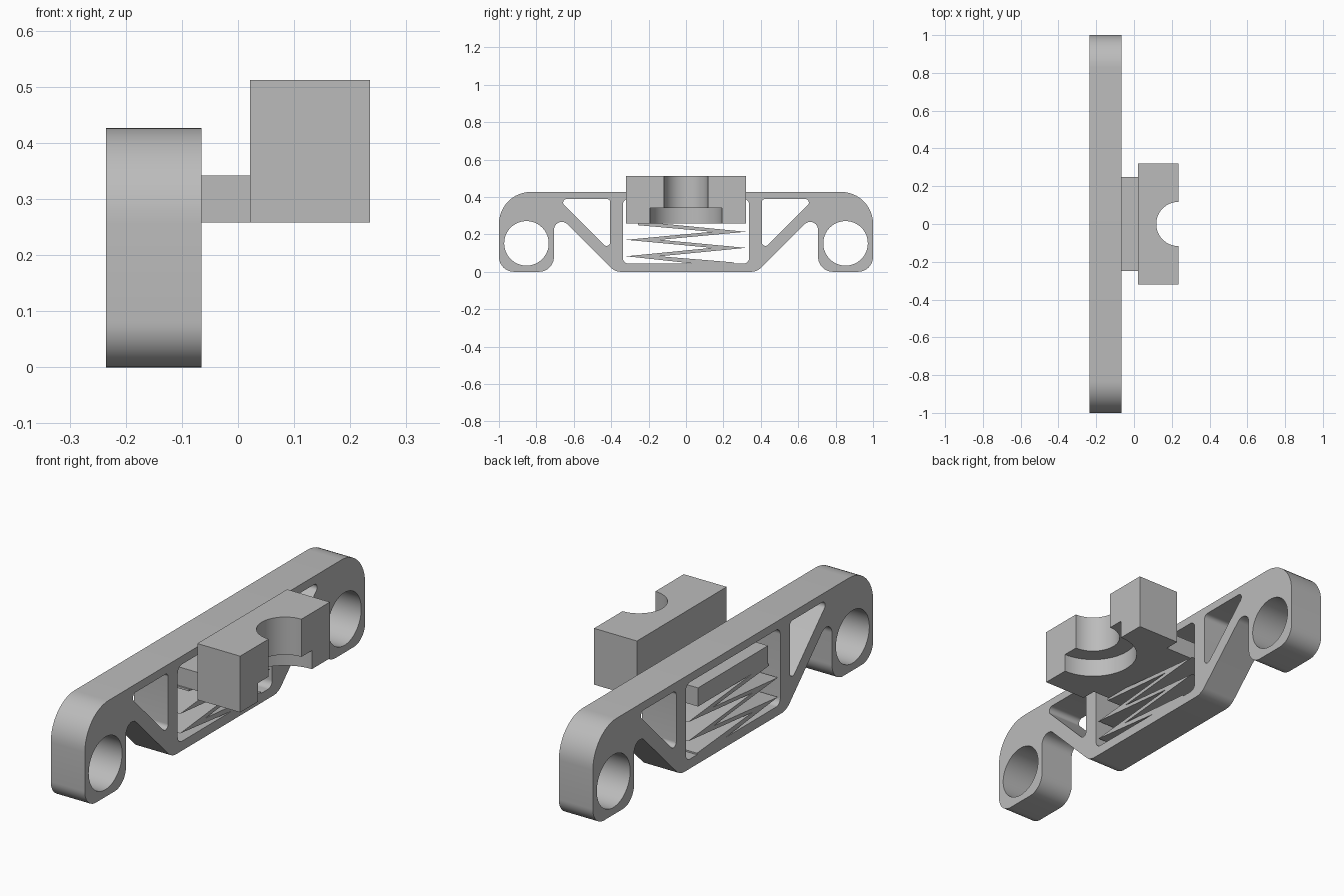
import bpy, bmesh, math
from mathutils import Vector, Matrix

if "Cube" in bpy.data.objects:
    bpy.data.objects.remove(bpy.data.objects["Cube"], do_unlink=True)

grey = bpy.data.materials.new("plain grey")
grey.use_nodes = True
grey.diffuse_color = (0.5, 0.5, 0.5, 1)
grey.node_tree.nodes["Principled BSDF"].inputs["Base Color"].default_value = (0.5, 0.5, 0.5, 1)

X_BACK, X_FACE = -0.235, -0.065     # frame thickness range
ARM_LOW, ARM_TOP = 0.258, 0.342
BLOCK_X, BLOCK_END = 0.021, 0.235


def rounded(corners, steps=12):
    """Outline from (y, z, radius) corners, each replaced by a tangent arc."""
    points = []
    for i, (y, z, r) in enumerate(corners):
        p = Vector((y, z))
        if r == 0:
            points.append(p)
            continue
        a = (Vector(corners[i - 1][:2]) - p).normalized()
        b = (Vector(corners[(i + 1) % len(corners)][:2]) - p).normalized()
        half = a.angle(b) / 2
        centre = p + (a + b).normalized() * r / math.sin(half)
        start = p + a * r / math.tan(half) - centre
        end = p + b * r / math.tan(half) - centre
        sweep = start.angle_signed(end)      # clockwise positive
        for k in range(steps + 1):
            t = -sweep * k / steps
            points.append(centre + Matrix.Rotation(t, 2) @ start)
    return points


def circle(y, z, r, n=64):
    return [Vector((y + r * math.cos(math.tau * k / n), z + r * math.sin(math.tau * k / n)))
            for k in range(n)]


def mirrored(points):
    return [Vector((-p.x, p.y)) for p in reversed(points)]


def finish(obj, smooth=True):
    obj.data.materials.clear()
    obj.data.materials.append(grey)
    bpy.ops.object.select_all(action='DESELECT')
    obj.select_set(True)
    bpy.context.view_layer.objects.active = obj
    if smooth:
        bpy.ops.object.shade_smooth_by_angle(angle=math.radians(30))


def plate(name, outlines, x0, x1):
    """Extrude side-profile outlines (first solid, rest holes) from x0 to x1."""
    curve = bpy.data.curves.new(name, 'CURVE')
    curve.dimensions = '2D'
    curve.fill_mode = 'BOTH'
    curve.extrude = (x1 - x0) / 2
    for outline in outlines:
        spline = curve.splines.new('POLY')
        spline.points.add(len(outline) - 1)
        for point, p in zip(spline.points, outline):
            point.co = (p[0], p[1], 0, 1)
        spline.use_cyclic_u = True
    temp = bpy.data.objects.new(name + "_profile", curve)
    bpy.context.collection.objects.link(temp)
    graph = bpy.context.evaluated_depsgraph_get()
    mesh = bpy.data.meshes.new_from_object(temp.evaluated_get(graph))
    bpy.data.objects.remove(temp, do_unlink=True)
    # profile x -> y, profile y -> z, depth -> x
    mesh.transform(Matrix(((0, 0, 1, (x0 + x1) / 2), (1, 0, 0, 0), (0, 1, 0, 0), (0, 0, 0, 1))))
    bm = bmesh.new()
    bm.from_mesh(mesh)
    bmesh.ops.remove_doubles(bm, verts=bm.verts, dist=1e-5)
    bmesh.ops.recalc_face_normals(bm, faces=bm.faces)
    bm.to_mesh(mesh)
    bm.free()
    obj = bpy.data.objects.new(name, mesh)
    bpy.context.collection.objects.link(obj)
    finish(obj)
    return obj


def box(name, low, high):
    low, high = Vector(low), Vector(high)
    bpy.ops.mesh.primitive_cube_add(size=1, location=(low + high) / 2)
    obj = bpy.context.object
    obj.name = name
    obj.scale = high - low
    bpy.ops.object.transform_apply(location=False, rotation=False, scale=True)
    finish(obj, smooth=False)
    return obj


# Truss frame: half outline mirrored, with end holes, triangles and centre window
half = rounded([
    (0, 0.427, 0), (-1, 0.427, 0.17), (-1, 0, 0.08), (-0.706, 0, 0.08),
    (-0.706, 0.326, 0.042), (-0.38, 0, 0.08), (0, 0, 0)])
outer = half + mirrored(half)[1:-1]
end_hole = circle(-0.853, 0.152, 0.119)
triangle = rounded([(-0.685, 0.39, 0.02), (-0.405, 0.39, 0.02), (-0.405, 0.11, 0.02)])
window = rounded([(-0.337, 0.043, 0.03), (0.337, 0.043, 0.03),
                  (0.337, 0.39, 0.03), (-0.337, 0.39, 0.03)])
plate("truss_frame", [outer, end_hole, mirrored(end_hole), triangle, mirrored(triangle), window],
      X_BACK, X_FACE)

# Zigzag leaf spring between the window floor and the arm
TIP, NOTCH = 0.32, 0.14
levels = (0.214, 0.171, 0.128, 0.083)
rising = [(TIP if i % 2 == 0 else -NOTCH, z) for i, z in enumerate(levels)]
falling = [(NOTCH if i % 2 == 0 else -TIP, z) for i, z in enumerate(levels)]
spring = ([(-0.257, 0.2585), (-NOTCH, 0.2585)] + rising + [(0.257, 0.05), (0.257, 0.042), (0.06, 0.042)]
          + falling[::-1] + [(-0.257, 0.249)])
plate("zigzag_spring", [spring], X_BACK, X_FACE)

# Arm joining the spring to the clamp block
box("arm", (X_BACK, -0.25, ARM_LOW), (BLOCK_X, 0.25, ARM_TOP))

# Clamp block with a half-round bore and a wider counterbore below
block = box("clamp_block", (BLOCK_X, -0.32, ARM_LOW), (BLOCK_END, 0.32, 0.512))
for radius, low, high in ((0.117, 0.2, 0.6), (0.192, 0.2, ARM_TOP)):
    bpy.ops.mesh.primitive_cylinder_add(vertices=64, radius=radius, depth=high - low,
                                        location=(BLOCK_END, 0, (low + high) / 2))
    cutter = bpy.context.object
    cutter.hide_render = True
    bpy.context.view_layer.objects.active = block
    cut = block.modifiers.new("bore", 'BOOLEAN')
    cut.operation = 'DIFFERENCE'
    cut.solver = 'EXACT'
    cut.object = cutter
    bpy.ops.object.modifier_apply(modifier=cut.name)
    bpy.data.objects.remove(cutter, do_unlink=True)
finish(block)
